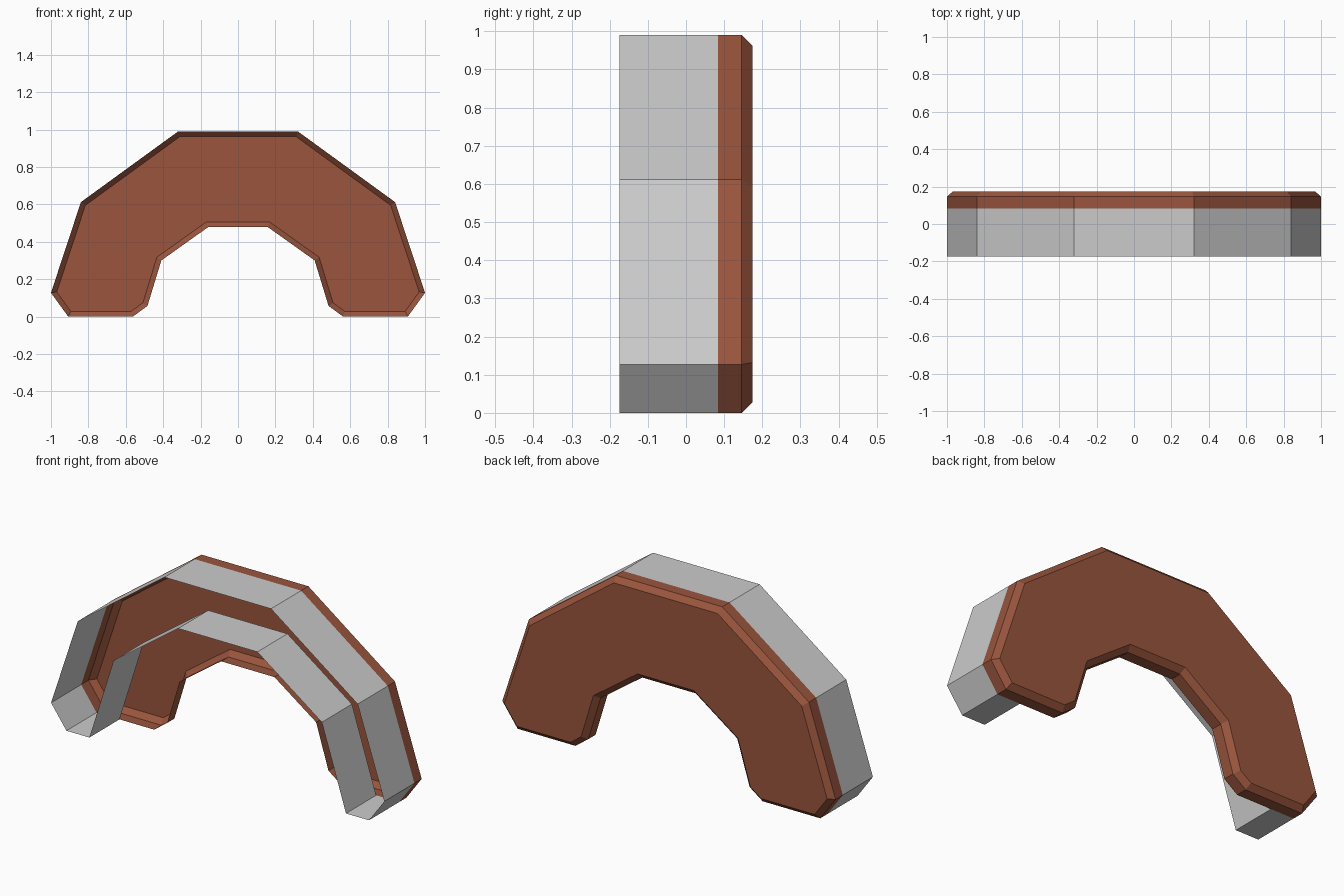
import bpy, bmesh
from mathutils import Vector

if "Cube" in bpy.data.objects:
    bpy.data.objects.remove(bpy.data.objects["Cube"])

FRONT, JOIN, BEVEL, BACK = -0.174, 0.084, 0.146, 0.174


def material(name, rgb):
    m = bpy.data.materials.new(name)
    m.diffuse_color = (*rgb, 1.0)
    m.use_nodes = True
    m.node_tree.nodes["Principled BSDF"].inputs["Base Color"].default_value = m.diffuse_color
    return m


def mirrored(half):
    """Close a right-hand half profile (x, z) by mirroring it in x."""
    return half + [(-x, z) for x, z in reversed(half)]


def inset(loop, d):
    """Mitred inward offset of a clockwise loop."""
    out = []
    for i, p in enumerate(loop):
        p, a, b = Vector(p), Vector(loop[i - 1]), Vector(loop[(i + 1) % len(loop)])
        e, f = (p - a).normalized(), (b - p).normalized()
        n, m = Vector((e.y, -e.x)), Vector((f.y, -f.x))
        out.append(tuple(p + (n + m) * d / (1 + n.dot(m))))
    return out


def shell(name, sections, mat, cap):
    """Join (loop, y) sections with walls; optionally close the rear."""
    bm = bmesh.new()
    rings = [[bm.verts.new((x, y, z)) for x, z in loop] for loop, y in sections]
    for r, s in zip(rings, rings[1:]):
        for i in range(len(r)):
            j = (i + 1) % len(r)
            bm.faces.new((r[i], r[j], s[j], s[i]))
    if cap:
        bm.faces.new(rings[-1])
    me = bpy.data.meshes.new(name)
    bm.to_mesh(me)
    bm.free()
    me.materials.append(mat)
    ob = bpy.data.objects.new(name, me)
    bpy.context.collection.objects.link(ob)
    return ob


brown = material("brick brown", (0.32, 0.09, 0.047))
grey = material("light grey", (0.6, 0.6, 0.6))

outer = [(0.32, 0.99), (0.84, 0.612), (1.0, 0.127), (0.908, 0.0)]
inner = [(0.562, 0.0), (0.484, 0.057), (0.41, 0.30), (0.16, 0.478)]
middle = [(0.77, 0.0), (0.625, 0.456), (0.238, 0.734)]

# Brown arch tray: short rim, bevel and rear plate, open at the front
arch = mirrored(outer + inner)
shell("arch_back", [(arch, JOIN), (arch, BEVEL), (inset(arch, 0.028), BACK)], brown, True)

# Grey thin-walled band along the outer half of the arch, open at both ends
band = mirrored(outer + middle)
shell("arch_band", [(band, FRONT), (band, JOIN)], grey, False)
